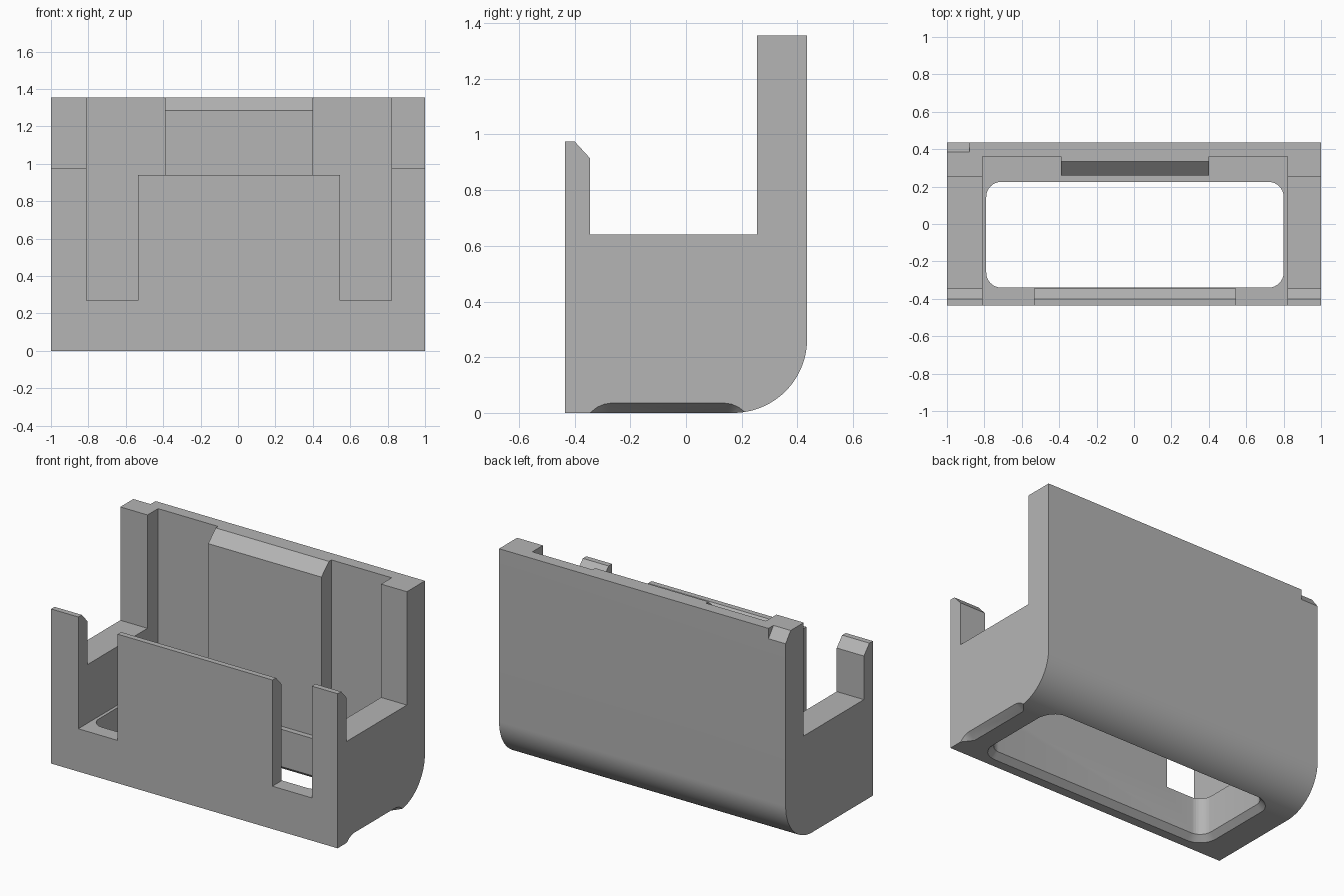
import bpy, bmesh
from math import sin, cos, pi, radians

cube = bpy.data.objects.get("Cube")
if cube:
    bpy.data.objects.remove(cube, do_unlink=True)

grey = bpy.data.materials.new("plain grey")
grey.use_nodes = True
colour = (0.46, 0.46, 0.46, 1)
grey.diffuse_color = colour
grey.node_tree.nodes["Principled BSDF"].inputs["Base Color"].default_value = colour


def make(name, bm):
    bmesh.ops.recalc_face_normals(bm, faces=bm.faces)
    mesh = bpy.data.meshes.new(name)
    bm.to_mesh(mesh)
    bm.free()
    mesh.materials.append(grey)
    ob = bpy.data.objects.new(name, mesh)
    bpy.context.collection.objects.link(ob)
    return ob


def loft(name, ring_a, ring_b):
    """Closed solid between two rings with equal point counts."""
    bm = bmesh.new()
    a = [bm.verts.new(p) for p in ring_a]
    b = [bm.verts.new(p) for p in ring_b]
    bm.faces.new(a)
    bm.faces.new(b)
    for i in range(len(a)):
        j = (i + 1) % len(a)
        bm.faces.new((a[i], a[j], b[j], b[i]))
    return make(name, bm)


def side_prism(name, profile, x0, x1):
    return loft(name, [(x0, y, z) for y, z in profile], [(x1, y, z) for y, z in profile])


def plan_prism(name, plan, z0, z1):
    return loft(name, [(x, y, z0) for x, y in plan], [(x, y, z1) for x, y in plan])


def rounded_ring(grow, z, x0=-0.79, x1=0.80, y0=-0.34, y1=0.225, r=0.08, steps=8):
    """Rounded rectangle of the floor opening, offset outward by grow."""
    corners = [(x1 - r, y1 - r), (x0 + r, y1 - r), (x0 + r, y0 + r), (x1 - r, y0 + r)]
    ring = []
    for k, (cx, cy) in enumerate(corners):
        for i in range(steps + 1):
            a = (k + i / steps) * pi / 2
            ring.append((cx + (r + grow) * cos(a), cy + (r + grow) * sin(a), z))
    return ring


# Body: side outline with round lower back edge
half, r = 0.435, 0.265
bend = [(half - r + r * sin(i * pi / 48), r - r * cos(i * pi / 48)) for i in range(25)]
outline = [(-half, 0)] + bend + [
    (half, 1.355), (0.255, 1.355), (0.255, 0.64), (-0.345, 0.64),
    (-0.345, 0.915), (-0.40, 0.975), (-half, 0.975)]
body = side_prism("holder_body", outline, -1, 1)

# Cavity with front slots and raised back pad
cavity_plan = [(-0.81, -0.5), (-0.535, -0.5), (-0.535, -0.345), (0.545, -0.345),
               (0.545, -0.5), (0.82, -0.5), (0.82, 0.36), (0.40, 0.36),
               (0.40, 0.26), (-0.39, 0.26), (-0.39, 0.36), (-0.81, 0.36)]
cutters = [plan_prism("cavity_cutter", cavity_plan, 0.27, 1.6)]

# Front wall top, back pad bevel and clipped back corner
cutters.append(side_prism("front_wall_cutter", [
    (-0.5, 0.94), (-0.40, 0.94), (-0.30, 0.83), (-0.30, 1.2), (-0.5, 1.2)], -0.6, 0.6))
cutters.append(side_prism("pad_bevel_cutter", [
    (0.185, 1.215), (0.378, 1.395), (0.185, 1.395)], -0.6, 0.6))
cutters.append(side_prism("corner_cutter", [
    (0.345, 1.407), (0.485, 1.225), (0.485, 1.407)], -1.1, -0.88))

# Floor opening and its bevelled lower rim
cutters.append(loft("opening_cutter", rounded_ring(0, -0.1), rounded_ring(0, 0.4)))
cutters.append(loft("rim_cutter", rounded_ring(0.055, -0.02), rounded_ring(-0.025, 0.06)))

# Shallow grip notch under the left side
bm = bmesh.new()
arch = [(-0.345, 0), (-0.32, 0.02), (-0.295, 0.031), (-0.27, 0.035),
        (0.14, 0.035), (0.165, 0.031), (0.19, 0.02), (0.215, 0)]
for y, z in arch:
    for x in (1, 1.1):
        bm.verts.new((x, y, z))
for x, y0, y1 in ((0.95, -0.28, 0.15), (1, -0.345, 0.215), (1.1, -0.345, 0.215)):
    for y in (y0, y1):
        bm.verts.new((x, y, -0.05))
        if x < 1:
            bm.verts.new((x, y, 0))
bmesh.ops.convex_hull(bm, input=bm.verts)
cutters.append(make("grip_cutter", bm))

# Apply the cuts
bpy.ops.object.select_all(action="DESELECT")
body.select_set(True)
bpy.context.view_layer.objects.active = body
for cutter in cutters:
    mod = body.modifiers.new(cutter.name, "BOOLEAN")
    mod.operation = "DIFFERENCE"
    mod.solver = "EXACT"
    mod.object = cutter
    bpy.ops.object.modifier_apply(modifier=mod.name)
    bpy.data.objects.remove(cutter, do_unlink=True)

bpy.ops.object.shade_smooth_by_angle(angle=radians(20))
